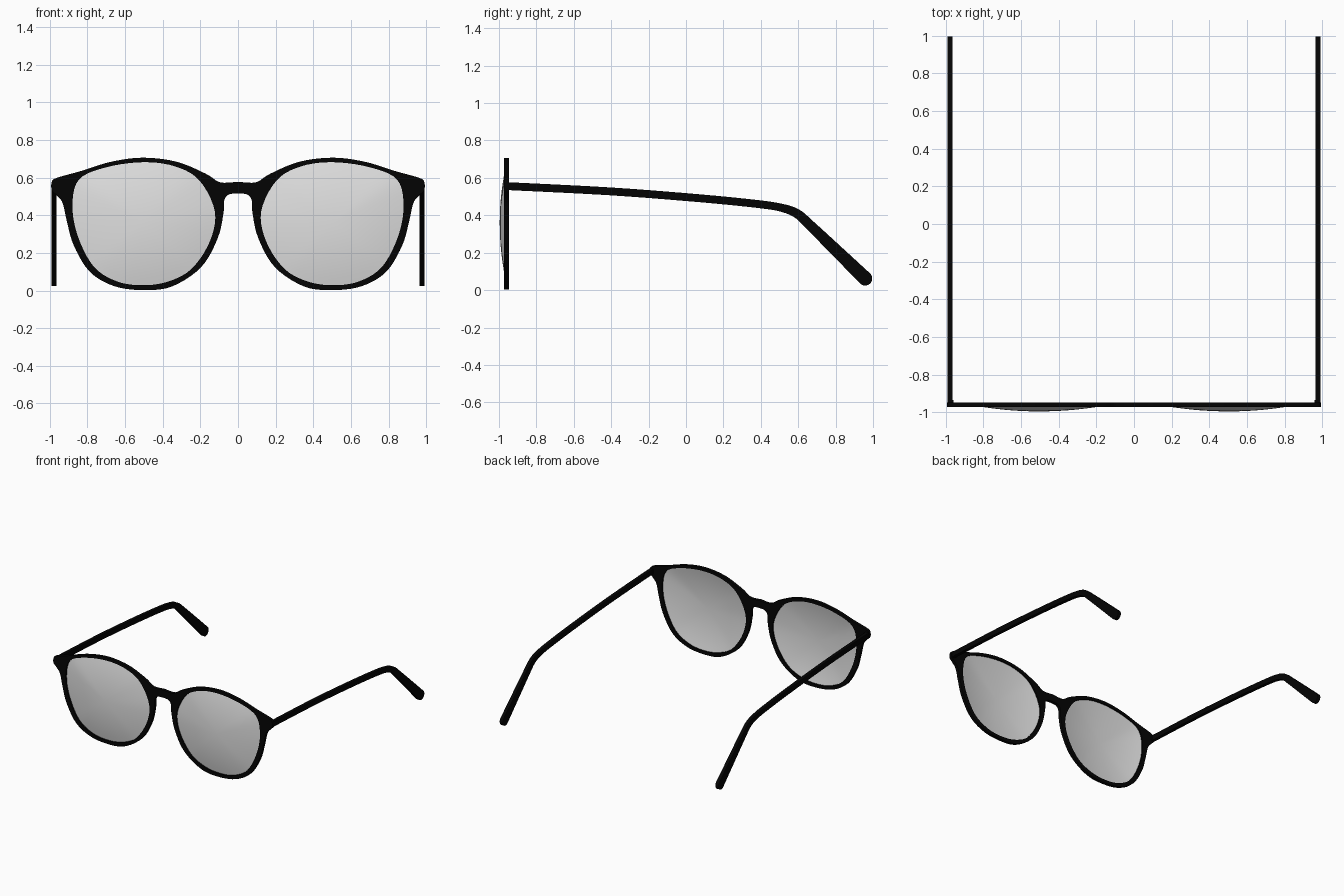
import bpy, bmesh, math
from mathutils import Matrix, Vector

if "Cube" in bpy.data.objects:
    bpy.data.objects.remove(bpy.data.objects["Cube"])


def material(name, rgba):
    m = bpy.data.materials.new(name)
    m.diffuse_color = rgba
    m.use_nodes = True
    m.node_tree.nodes["Principled BSDF"].inputs["Base Color"].default_value = m.diffuse_color
    return m


BLACK = material("black_plastic", (0.0012, 0.0012, 0.0012, 1))
GREY = material("pale_grey_lens", (0.75, 0.75, 0.75, 1))


def spline(pts, closed, steps=5):
    """Catmull-Rom curve through 2D points."""
    p = [Vector(q) for q in pts]
    n = len(p)
    get = (lambda i: p[i % n]) if closed else (lambda i: p[max(0, min(n - 1, i))])
    out = []
    for i in range(n if closed else n - 1):
        a, b, c, d = (get(i + k) for k in (-1, 0, 1, 2))
        for s in range(steps):
            t = s / steps
            out.append(0.5 * (2 * b + (c - a) * t + (2 * a - 5 * b + 4 * c - d) * t * t
                              + (3 * b - a - 3 * c + d) * t ** 3))
    if not closed:
        out.append(p[-1].copy())
    return out


def flip(loop):
    return [Vector((-q.x, q.y)) for q in reversed(loop)]


def smooth(ob, angle):
    bpy.ops.object.select_all(action='DESELECT')
    ob.select_set(True)
    bpy.context.view_layer.objects.active = ob
    bpy.ops.object.shade_smooth_by_angle(angle=math.radians(angle))


def plate(name, loops, thickness, matrix):
    """Filled outline with holes, extruded and placed by a matrix."""
    cu = bpy.data.curves.new(name, 'CURVE')
    cu.dimensions = '2D'
    cu.fill_mode = 'BOTH'
    cu.extrude = thickness / 2
    for loop in loops:
        s = cu.splines.new('POLY')
        s.points.add(len(loop) - 1)
        for pt, q in zip(s.points, loop):
            pt.co = (q.x, q.y, 0, 1)
        s.use_cyclic_u = True
    ob = bpy.data.objects.new(name, cu)
    bpy.context.collection.objects.link(ob)
    bpy.ops.object.select_all(action='DESELECT')
    ob.select_set(True)
    bpy.context.view_layer.objects.active = ob
    bpy.ops.object.convert(target='MESH')
    ob = bpy.context.view_layer.objects.active
    me = ob.data
    me.transform(matrix)
    bm = bmesh.new()
    bm.from_mesh(me)
    bmesh.ops.remove_doubles(bm, verts=bm.verts, dist=0.0002)
    bmesh.ops.recalc_face_normals(bm, faces=bm.faces)
    bm.to_mesh(me)
    bm.free()
    me.materials.clear()
    me.materials.append(BLACK)
    smooth(ob, 35)
    return ob


# Front frame: outer outline with two lens openings
half = spline([(0, .578), (.095, .575), (.17, .62), (.325, .684), (.505, .706), (.675, .684),
               (.835, .635), (.965, .598), (.99, .575), (.99, .535), (.965, .508), (.932, .465),
               (.91, .37), (.873, .24), (.788, .1), (.66, .024), (.505, .002), (.35, .022),
               (.195, .125), (.107, .28), (.076, .42), (.073, .48), (.05, .51), (0, .516)], False)
outer = half + flip(half)[1:-1]
lens = spline([(.88, .45), (.845, .59), (.70, .655), (.505, .682), (.335, .66), (.205, .585),
               (.123, .42), (.15, .26), (.247, .115), (.37, .048), (.505, .028), (.642, .048),
               (.765, .125), (.85, .285)], True)
plate("front_frame", [outer, lens, flip(lens)], 0.025,
      Matrix.Translation((0, -.96, 0)) @ Matrix.Rotation(math.pi / 2, 4, 'X'))


# Lenses: shallow domes bulging forward
def dome(name, outline, cx, rings=8):
    c = Vector((cx, .36))
    bm = bmesh.new()
    rows = []
    for k in range(rings):
        r = 1 - k / rings
        y = -.996 + .038 * r * r
        row = []
        for q in outline:
            v = c + (q - c) * r * 1.015
            row.append(bm.verts.new((v.x, y, v.y)))
        rows.append(row)
    tip = bm.verts.new((c.x, -.996, c.y))
    n = len(outline)
    for i in range(n):
        j = (i + 1) % n
        for a, b in zip(rows, rows[1:]):
            bm.faces.new((a[i], a[j], b[j], b[i]))
        bm.faces.new((rows[-1][i], rows[-1][j], tip))
    me = bpy.data.meshes.new(name)
    bm.to_mesh(me)
    bm.free()
    me.materials.append(GREY)
    ob = bpy.data.objects.new(name, me)
    bpy.context.collection.objects.link(ob)
    smooth(ob, 60)


dome("right_lens", lens, .505)
dome("left_lens", flip(lens), -.505)

# Temple arms: side profile (y, z) widening toward the rounded tip
path = spline([(-.955, .556), (-.405, .528), (.075, .491), (.395, .459), (.52, .438),
               (.595, .408), (.66, .35), (.795, .22), (.958, .062)], False)


def half_width(y):
    return .021 if y < .5 else .021 + .017 * (y - .5) / .458


top, bottom = [], []
for i, q in enumerate(path):
    d = (path[min(i + 1, len(path) - 1)] - path[max(i - 1, 0)]).normalized()
    nrm = Vector((-d.y, d.x)) * half_width(q.x)
    top.append(q + nrm)
    bottom.append(q - nrm)
cap = [path[-1] + nrm * math.cos(a) + d * nrm.length * math.sin(a)
       for a in (math.pi * k / 10 for k in range(1, 10))]
arm = top + cap + bottom[::-1]
turn = Matrix.Rotation(math.pi / 2, 4, 'Z') @ Matrix.Rotation(math.pi / 2, 4, 'X')

# Hinge blocks: slightly thicker front ends of the arms
hinge = [Vector(q) for q in ((-.955, .575), (-.73, .563), (-.73, .525), (-.955, .537))]
knuckle = [Vector(q) for q in ((-.95, .574), (-.935, .574), (-.935, .538), (-.95, .538))]
for side, s in (("right", 1), ("left", -1)):
    plate(side + "_arm", [arm], .027, Matrix.Translation((s * .977, 0, 0)) @ turn)
    plate(side + "_hinge", [hinge], .020, Matrix.Translation((s * .981, 0, 0)) @ turn)
    plate(side + "_knuckle", [knuckle], .030, Matrix.Translation((s * .973, 0, 0)) @ turn)
